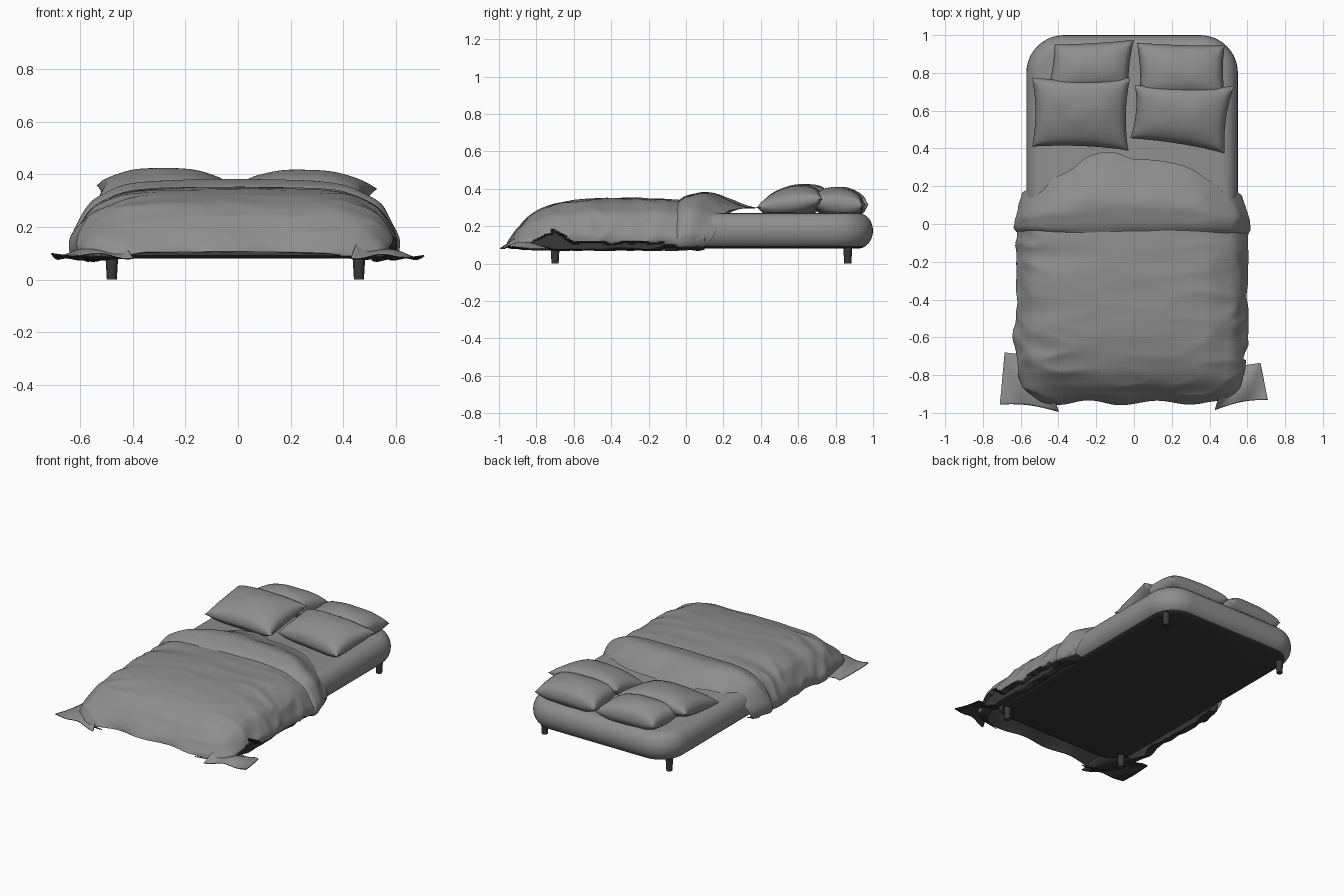
import bpy, bmesh, math
from mathutils import Vector, noise

if "Cube" in bpy.data.objects:
    bpy.data.objects.remove(bpy.data.objects["Cube"])

CX = -0.01  # bed centre line


def material(name, g):
    m = bpy.data.materials.new(name)
    m.diffuse_color = (g, g, g, 1)
    m.use_nodes = True
    m.node_tree.nodes["Principled BSDF"].inputs["Base Color"].default_value = m.diffuse_color
    return m


FABRIC = material("grey fabric", 0.27)
DARK = material("dark underside", 0.04)


def curve(pts, t):
    """Smooth curve through evenly spaced points, t in 0..1."""
    pts = [Vector(p) for p in pts]
    n = len(pts) - 1
    s = min(max(t, 0), 1) * n
    i = min(int(s), n - 1)
    f = s - i
    a, b, c, d = pts[max(i - 1, 0)], pts[i], pts[i + 1], pts[min(i + 2, n)]
    return 0.5 * (2 * b + (c - a) * f + (2 * a - 5 * b + 4 * c - d) * f * f
                  + (3 * b - a - 3 * c + d) * f ** 3)


def add_grid(bm, f, nu, nv, up=True):
    """Sheet of quads from f(u, v), u and v in 0..1, facing up or down."""
    rows = [[bm.verts.new(f(i / nu, j / nv)) for i in range(nu + 1)] for j in range(nv + 1)]
    faces = [bm.faces.new((rows[j][i], rows[j][i + 1], rows[j + 1][i + 1], rows[j + 1][i]))
             for j in range(nv) for i in range(nu)]
    bm.normal_update()
    if (sum(q.normal.z * q.calc_area() for q in faces) > 0) != up:
        bmesh.ops.reverse_faces(bm, faces=faces)
    bm.normal_update()


def wrinkle(bm, amp, scale):
    """Push vertices along their normals with stretched noise."""
    moves = []
    for v in bm.verts:
        p = v.co
        n = noise.noise(Vector((p.x * scale[0], p.y * scale[1], p.z * scale[2])))
        side = 0.35 + 0.65 * min(1, max(abs(p.x) - 0.25, 0) / 0.3)
        moves.append((v, v.normal * amp * side * (1 - 2.5 * abs(n))))
    for v, d in moves:
        v.co += d


def finish(name, bm, mats, angle=60, lining=False):
    me = bpy.data.meshes.new(name)
    bm.to_mesh(me)
    bm.free()
    for m in mats:
        me.materials.append(m)
    ob = bpy.data.objects.new(name, me)
    bpy.context.collection.objects.link(ob)
    bpy.ops.object.select_all(action='DESELECT')
    ob.select_set(True)
    bpy.context.view_layer.objects.active = ob
    bpy.ops.object.shade_smooth_by_angle(angle=math.radians(angle))
    if lining:  # thin dark inner layer
        mod = ob.modifiers.new("lining", 'SOLIDIFY')
        mod.thickness = 0.005
        mod.offset = -1
        mod.material_offset = 1
        mod.material_offset_rim = 1
    return ob


# Mattress: rounded rectangle rings swept round a bulging edge, dark below
def mattress():
    bm = bmesh.new()
    hx, y0, y1, zc, hz, r, bulge = 0.56, -0.84, 1.0, 0.175, 0.095, 0.2, 0.08
    cy, hy = (y0 + y1) / 2, (y1 - y0) / 2
    rings = []
    for k in range(13):
        a = -math.pi / 2 + math.pi * k / 12
        inset = bulge * (1 - math.cos(a))
        ring = []
        for q, (sx, sy) in enumerate(((1, 1), (-1, 1), (-1, -1), (1, -1))):
            for s in range(11):
                b = math.pi / 2 * (q + s / 10)
                ring.append(bm.verts.new((CX + sx * (hx - r) + (r - inset) * math.cos(b),
                                          cy + sy * (hy - r) + (r - inset) * math.sin(b),
                                          zc + hz * math.sin(a))))
        rings.append(ring)
    n = len(rings[0])
    for lo, hi in zip(rings, rings[1:]):
        for i in range(n):
            bm.faces.new((lo[i], lo[(i + 1) % n], hi[(i + 1) % n], hi[i]))
    bm.faces.new(rings[-1])
    bm.faces.new(rings[0][::-1])
    bm.normal_update()
    for f in bm.faces:
        f.material_index = int(f.normal.z < -0.85)
    finish("mattress", bm, [FABRIC, DARK])


mattress()

# Four tapered legs
for name, x, y in (("front_left_leg", -0.47, -0.7), ("front_right_leg", 0.47, -0.7),
                   ("back_left_leg", -0.47, 0.865), ("back_right_leg", 0.47, 0.865)):
    bm = bmesh.new()
    bmesh.ops.create_cone(bm, cap_ends=True, segments=16, radius1=0.019, radius2=0.025, depth=0.1)
    bmesh.ops.translate(bm, verts=bm.verts, vec=(CX + x, y, 0.05))
    finish(name, bm, [DARK], 40)

# Half cross-section of the draped cloth: width and height fractions, hem curled under
SECTION = [(0, 1), (.2, .997), (.4, .985), (.55, .965), (.68, .92), (.8, .81),
           (.89, .68), (.965, .43), (1, .22), (.98, .03), (.88, -.05)]


def across(u):
    s = u * 2 - 1
    p = curve(SECTION, abs(s))
    return math.copysign(p.x, s), p.y


# Duvet: stations along y of (y, half width, top height)
STATIONS = [(-.945, .40, .105), (-.93, .47, .14), (-.89, .54, .195), (-.84, .58, .25),
            (-.76, .60, .298), (-.62, .608, .335), (-.4, .605, .35), (-.2, .607, .348),
            (-.02, .61, .338), (.1, .59, .33)]


def duvet(u, v):
    sx, sz = across(u)
    y, w, top = curve(STATIONS, v)
    x = CX + sx * w
    if sx < -0.8:  # small bulge on the left
        x -= 0.05 * math.exp(-((y + 0.6) / 0.05) ** 2) * max(0, 0.6 - sz)
    y -= 0.012 * math.sin(-7 * sx + 0.6) * (1 - v) ** 4
    return (x, y, 0.088 + (top - 0.088) * sz)


def hem_line(y):
    """Height below which the right side shows its dark tucked-under lining."""
    return (0.082 + 0.075 * math.exp(-((y + 0.73) / 0.09) ** 2)
            + 0.028 * (-0.72 < y < -0.12) + 0.02 * noise.noise(Vector((y * 14, 2, 0))))


bm = bmesh.new()
add_grid(bm, duvet, 130, 110)
wrinkle(bm, 0.010, (3, 9, 7))
for v in bm.verts:  # tuck the right hem in
    if v.co.x > 0.4 and -0.84 < v.co.y < -0.05 and v.co.z < hem_line(v.co.y):
        v.co.x = min(v.co.x, 0.565)
bm.normal_update()
for f in bm.faces:
    c = f.calc_center_median()
    tucked = c.x > 0.4 and -0.84 < c.y < -0.05 and c.z < hem_line(c.y) + 0.004
    f.material_index = int(tucked or f.normal.z < -0.6 or c.z < 0.092)
finish("duvet", bm, [FABRIC, DARK], lining=True)

# Turned-back fold: back edge position from left hem to right hem
EDGE = [(y, 0) for y in (.06, .11, .15, .17, .18, .205, .25, .29, .36, .385, .345,
                         .335, .315, .285, .235, .205, .185, .165, .14, .1, .05)]
FOLD = [(.61, .335), (.62, .358), (.62, .372), (.618, .381), (.61, .372),
        (.6, .345), (.592, .318), (.585, .298)]


def fold(u, v):
    sx, sz = across(u)
    w, top = curve(FOLD, v)
    y = -0.045 + (curve(EDGE, u).x + 0.045) * v ** 1.2 + 0.004 * math.sin(5 * sx)
    return (CX + sx * w, y, 0.085 + (top - 0.085) * sz)


bm = bmesh.new()
add_grid(bm, fold, 100, 36)
wrinkle(bm, 0.006, (3, 7, 6))
bm.normal_update()
for f in bm.faces:
    f.material_index = int(f.normal.z < -0.75)
finish("duvet_fold", bm, [FABRIC, DARK])


# Loose cloth corners lying at the foot: corners run inner back, outer back, inner front, outer front
def corner(name, a, b, c, d):
    a, b, c, d = map(Vector, (a, b, c, d))

    def f(u, v):
        p = a.lerp(b, u).lerp(c.lerp(d, u), v)
        p.z += 0.01 * math.sin(9 * u + 4 * v) * (1 - u * 0.6) + 0.05 * (1 - u) * math.sin(math.pi * v)
        p.y += 0.015 * math.sin(math.pi * u) * v
        return p
    bm = bmesh.new()
    add_grid(bm, f, 24, 24)
    finish(name, bm, [FABRIC, DARK], lining=True)


corner("left_duvet_corner", (-.50, -.70, .09), (-.685, -.68, .078), (-.40, -.995, .09), (-.71, -.955, .1))
corner("right_duvet_corner", (.50, -.76, .09), (.67, -.735, .078), (.43, -.985, .09), (.708, -.93, .092))


# Pillows: corners run front left, front right, back left, back right
def pillow(name, corners, thick, pinch, power):
    fl, fr, bl, br = map(Vector, corners)

    def side(sign):
        def f(u, v):
            s, t = u * 2 - 1, v * 2 - 1
            # edges pull in between the pointed corners
            uu = 0.5 + 0.5 * s * (1 - pinch * (1 - t * t))
            vv = 0.5 + 0.5 * t * (1 - pinch * (1 - s * s))
            p = fl.lerp(fr, uu).lerp(bl.lerp(br, uu), vv)
            h = (max(0, (1 - s * s) * (1 - t * t))) ** power
            p.z += sign * thick * h + 0.006 * h * noise.noise(p * 9)
            p.z = max(p.z, 0.268)
            return p
        return f
    bm = bmesh.new()
    add_grid(bm, side(1), 28, 24)
    add_grid(bm, side(-1), 28, 24, False)
    bmesh.ops.remove_doubles(bm, verts=bm.verts, dist=0.0005)
    finish(name, bm, [FABRIC], 80)


pillow("front_left_pillow", ((-.54, .41, .305), (-.03, .39, .30), (-.54, .775, .36), (-.02, .775, .36)),
       .09, .07, .45)
pillow("front_right_pillow", ((-.02, .455, .30), (.48, .375, .30), (.005, .735, .36), (.53, .73, .345)),
       .09, .07, .45)
pillow("back_left_pillow", ((-.46, .70, .33), (-.03, .72, .33), (-.42, .95, .31), (0, .975, .315)),
       .088, .04, .4)
pillow("back_right_pillow", ((.03, .68, .33), (.48, .68, .33), (.015, .96, .315), (.48, .945, .31)),
       .088, .04, .4)
